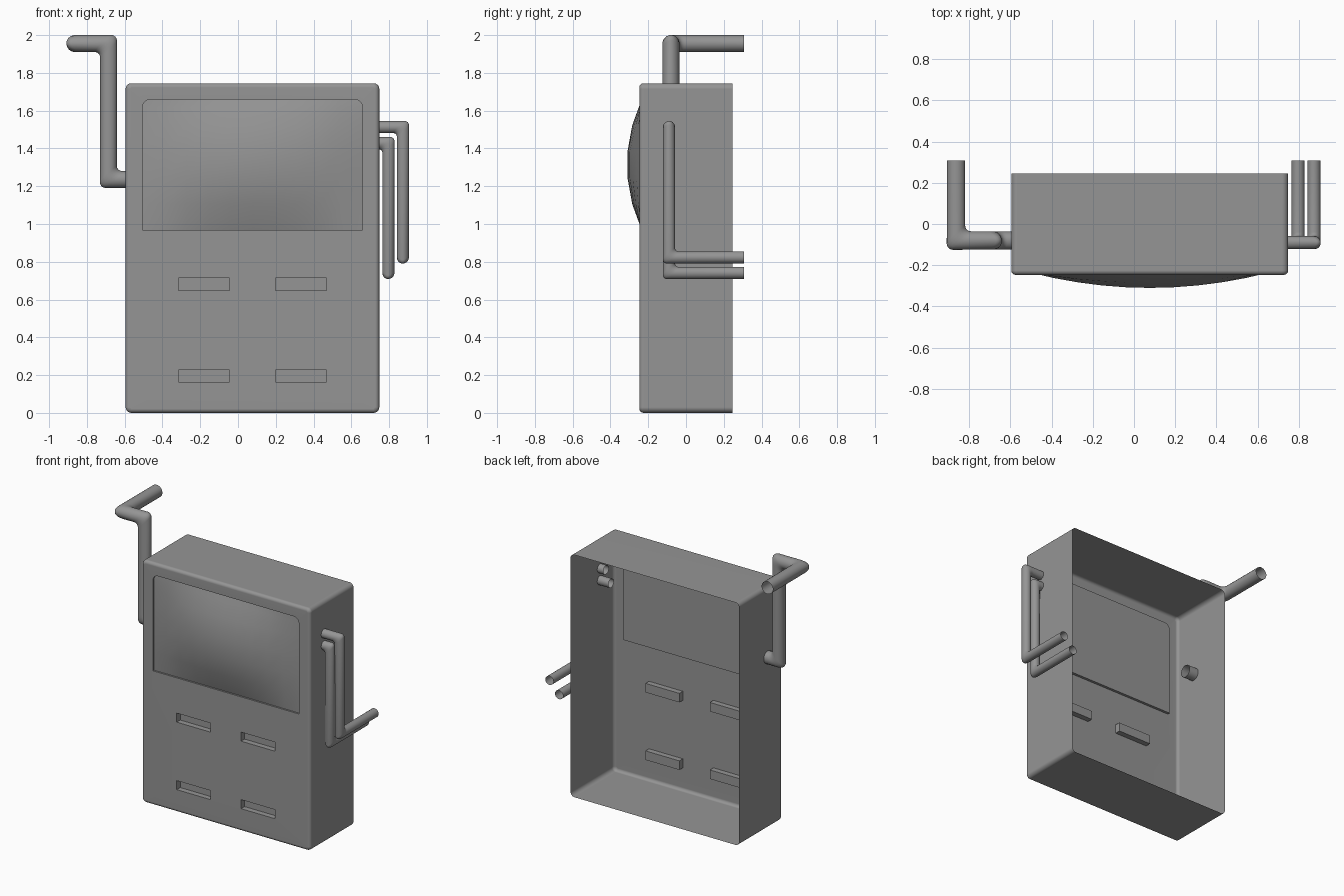
import bpy, bmesh, math
from mathutils import Vector

if "Cube" in bpy.data.objects:
    bpy.data.objects.remove(bpy.data.objects["Cube"])

grey = bpy.data.materials.new("dark_grey")
grey.diffuse_color = (0.3, 0.3, 0.3, 1)
grey.use_nodes = True
grey.node_tree.nodes["Principled BSDF"].inputs["Base Color"].default_value = grey.diffuse_color


def finish(bm, name, angle=35):
    bmesh.ops.recalc_face_normals(bm, faces=bm.faces)
    me = bpy.data.meshes.new(name)
    bm.to_mesh(me)
    bm.free()
    me.materials.append(grey)
    ob = bpy.data.objects.new(name, me)
    bpy.context.collection.objects.link(ob)
    bpy.ops.object.select_all(action='DESELECT')
    ob.select_set(True)
    bpy.context.view_layer.objects.active = ob
    bpy.ops.object.shade_smooth_by_angle(angle=math.radians(angle))
    return ob


def rect_loop(bm, x0, x1, z0, z1, y, r_bottom=0, r_top=0, n=5):
    """Rectangle loop in the xz plane with optional rounded corners."""
    verts = []
    for cx, cz, sx, sz, a0, r in ((x1, z1, -1, -1, 0, r_top), (x0, z1, 1, -1, 90, r_top),
                                  (x0, z0, 1, 1, 180, r_bottom), (x1, z0, -1, 1, 270, r_bottom)):
        steps = n if r > 0 else 0
        for i in range(steps + 1):
            a = math.radians(a0 + (90 * i / steps if steps else 0))
            px = cx + sx * r + (r * math.cos(a))
            pz = cz + sz * r + (r * math.sin(a))
            verts.append(bm.verts.new((px, y, pz)))
    return verts


def bridge(bm, a, b):
    n = len(a)
    for i in range(n):
        bm.faces.new((a[i], a[(i + 1) % n], b[(i + 1) % n], b[i]))


def loop_edges(bm, loop):
    return [bm.edges.get((loop[i], loop[(i + 1) % len(loop)])) for i in range(len(loop))]


X0, X1, TOP, FRONT, BACK = -0.595, 0.748, 1.745, -0.247, 0.245
SX0, SX1, SZ0, SZ1, SR = -0.505, 0.658, 0.968, 1.66, 0.04
FLOOR, RIM = -0.228, -0.235

# Open-backed housing with rounded front edge, slot pockets and screen recess
bm = bmesh.new()
prev = rect_loop(bm, X0, X1, 0, TOP, BACK, 0.03, 0.03)
b = 0.022
for i in range(5):
    a = math.radians(90 * i / 4)
    d = b * (1 - math.cos(a))
    cur = rect_loop(bm, X0 + d, X1 - d, d, TOP - d, FRONT + b - b * math.sin(a), 0.03 - d, 0.03 - d)
    bridge(bm, prev, cur)
    prev = cur
edges = loop_edges(bm, prev)
for sx in (-0.315, 0.198):
    for sz in (0.163, 0.649):
        mouth = rect_loop(bm, sx, sx + 0.27, sz, sz + 0.065, FRONT)
        floor = rect_loop(bm, sx, sx + 0.27, sz, sz + 0.065, FRONT + 0.04)
        bridge(bm, mouth, floor)
        bm.faces.new(floor)
        edges += loop_edges(bm, mouth)
mouth = rect_loop(bm, SX0, SX1, SZ0, SZ1, FRONT, 0, SR)
floor = rect_loop(bm, SX0, SX1, SZ0, SZ1, FLOOR, 0, SR)
bridge(bm, mouth, floor)
bm.faces.new(floor)
edges += loop_edges(bm, mouth)
bmesh.ops.triangle_fill(bm, use_beauty=True, edges=edges, normal=(0, -1, 0))
housing = finish(bm, "housing")
weighted = housing.modifiers.new("flat_panels", 'WEIGHTED_NORMAL')
weighted.keep_sharp = True

# Bulging screen
bm = bmesh.new()
cx, cz, hw, hh = (SX0 + SX1) / 2, (SZ0 + SZ1) / 2, (SX1 - SX0) / 2, (SZ1 - SZ0) / 2
levels = [SZ0 + 2 * hh * i / 5 for i in range(5)]
levels += [SZ1 - SR + SR * math.sin(math.radians(18 * i)) for i in range(6)]
COLS = 10


def bulge(v):
    """Faceted arc: parabola sampled at five equal spans."""
    k = min(4, int((v + 1) * 2.5 + 1e-6))
    v0, v1 = -1 + 0.4 * k, -0.6 + 0.4 * k
    f = (v - v0) / 0.4
    return (1 - v0 * v0) * (1 - f) + (1 - v1 * v1) * f


rows = []
for z in levels:
    over = max(0, z - (SZ1 - SR))
    w = hw - SR + math.sqrt(max(0, SR * SR - over * over))
    row = []
    for i in range(COLS + 1):
        u = (2 * i / COLS - 1) * w / hw
        y = RIM - 0.078 * (1 - u * u) * bulge((z - cz) / hh)
        row.append(bm.verts.new((cx + u * hw, y, z)))
    rows.append(row)
for r0, r1 in zip(rows, rows[1:]):
    for i in range(COLS):
        bm.faces.new((r0[i], r0[i + 1], r1[i + 1], r1[i]))
finish(bm, "screen")


def pipe(name, points, r, sides=20):
    """Open tube swept along a path, mitred and softened at each bend."""
    pts = [Vector(p) for p in points]
    bm = bmesh.new()
    d = (pts[1] - pts[0]).normalized()
    s = d.orthogonal().normalized()
    t = d.cross(s)
    ring = []
    for i in range(sides):
        a = 2 * math.pi * i / sides
        ring.append(pts[0] + r * (s * math.cos(a) + t * math.sin(a)))
    prev = [bm.verts.new(p) for p in ring]
    bends = []
    for k in range(1, len(pts)):
        d = (pts[k] - pts[k - 1]).normalized()
        last = k == len(pts) - 1
        n = d if last else (d + (pts[k + 1] - pts[k]).normalized()).normalized()
        ring = [p + d * ((pts[k] - p).dot(n) / d.dot(n)) for p in ring]
        cur = [bm.verts.new(p) for p in ring]
        bridge(bm, prev, cur)
        if not last:
            bends += loop_edges(bm, cur)
        prev = cur
    bmesh.ops.bevel(bm, geom=bends, offset=r * 0.6, offset_type='OFFSET', segments=4,
                    profile=0.5, affect='EDGES', clamp_overlap=True)
    return finish(bm, name, 40)


# Large pipe on the left side
pipe("left_pipe", [(-0.52, -0.08, 1.236), (-0.686, -0.08, 1.236), (-0.686, -0.08, 1.955),
                   (-0.863, -0.08, 1.955), (-0.863, 0.308, 1.955)], 0.045)

# Pair of thin pipes on the right side
for label, inner, x, top, low in (("upper", 0.70, 0.873, 1.513, 0.823),
                                  ("lower", 0.66, 0.796, 1.428, 0.741)):
    pipe("right_pipe_" + label, [(inner, -0.09, top), (x, -0.09, top),
                                 (x, -0.09, low), (x, 0.308, low)], 0.032)
